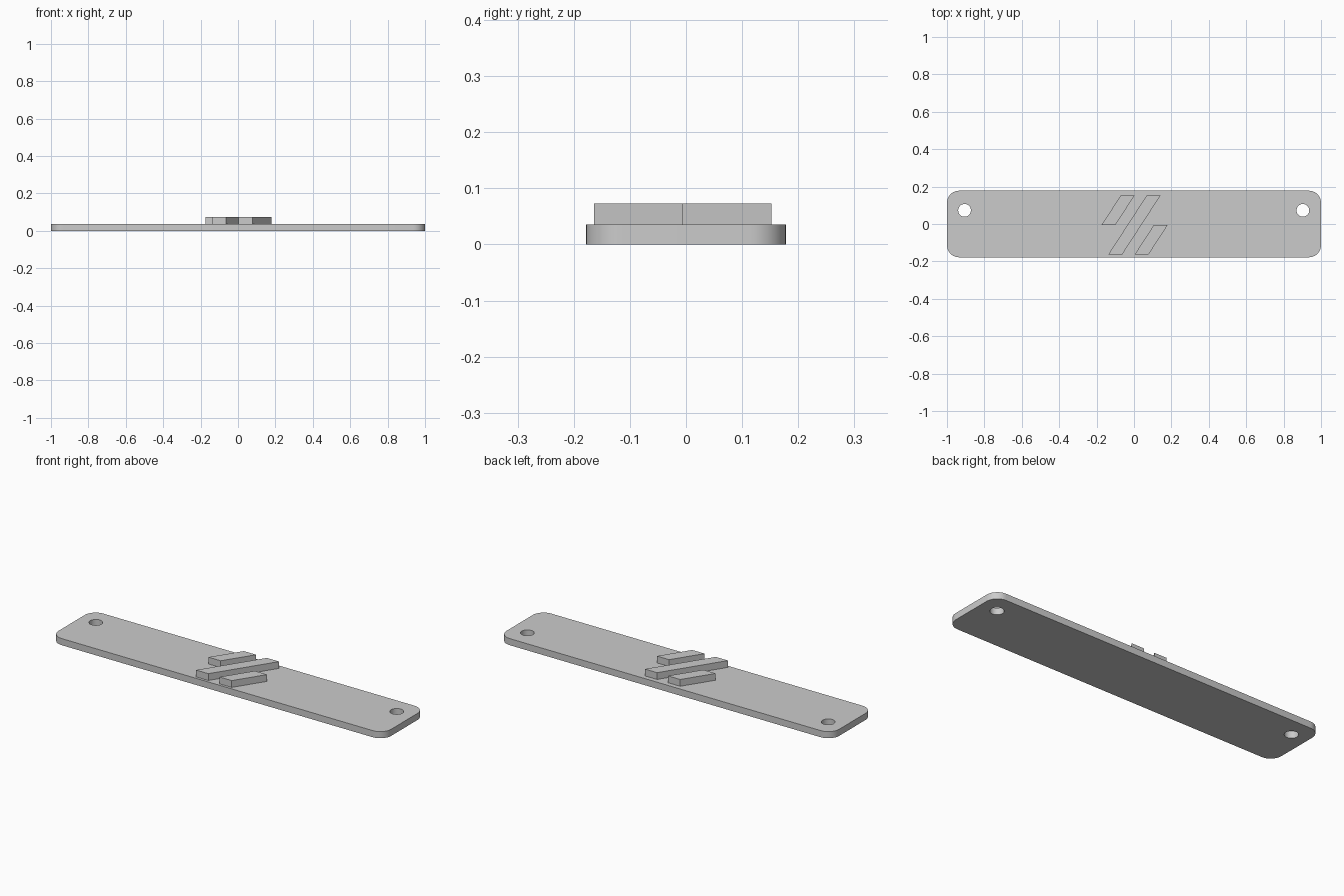
import bpy, bmesh, math

cube = bpy.data.objects.get("Cube")
if cube:
    bpy.data.objects.remove(cube, do_unlink=True)

PLATE_TOP, BAR_TOP = 0.036, 0.073
HALF_X, HALF_Y, CORNER = 1.0, 0.178, 0.065

grey = bpy.data.materials.new("plain grey")
grey.use_nodes = True
colour = (0.6, 0.6, 0.6, 1)
grey.diffuse_color = colour
grey.node_tree.nodes["Principled BSDF"].inputs["Base Color"].default_value = colour


def prism(name, outline, bottom, top):
    """Extrude a flat counter-clockwise outline from bottom to top."""
    bm = bmesh.new()
    face = bm.faces.new([bm.verts.new((x, y, bottom)) for x, y in outline])
    extruded = bmesh.ops.extrude_face_region(bm, geom=[face])["geom"]
    for v in extruded:
        if isinstance(v, bmesh.types.BMVert):
            v.co.z = top
    bmesh.ops.recalc_face_normals(bm, faces=bm.faces)
    mesh = bpy.data.meshes.new(name)
    bm.to_mesh(mesh)
    bm.free()
    mesh.materials.append(grey)
    obj = bpy.data.objects.new(name, mesh)
    bpy.context.collection.objects.link(obj)
    return obj


def arc(cx, cy, radius, start, sweep, steps):
    angles = [start + sweep * i / steps for i in range(steps + 1)]
    return [(cx + radius * math.cos(a), cy + radius * math.sin(a)) for a in angles]


# Rounded base plate
outline = []
for i, (sx, sy) in enumerate([(1, 1), (-1, 1), (-1, -1), (1, -1)]):
    outline += arc(sx * (HALF_X - CORNER), sy * (HALF_Y - CORNER), CORNER,
                   i * math.pi / 2, math.pi / 2, 10)
plate = prism("base_plate", outline, 0, PLATE_TOP)

# Mounting holes through the plate
for side, x in (("right", -0.906), ("left", 0.903)):
    circle = arc(x, 0.073, 0.034, 0, 2 * math.pi, 40)[:-1]
    cutter = prism(side + "_hole_cutter", circle, -0.1, 0.1)
    cutter.hide_render = True
    cut = plate.modifiers.new(side + "_hole", "BOOLEAN")
    cut.operation, cut.solver, cut.object = "DIFFERENCE", "EXACT", cutter
    bpy.context.view_layer.objects.active = plate
    bpy.ops.object.modifier_apply(modifier=cut.name)
    bpy.data.objects.remove(cutter, do_unlink=True)

bpy.ops.object.select_all(action="DESELECT")
plate.select_set(True)
bpy.ops.object.shade_smooth_by_angle(angle=math.radians(30))

# Slanted raised bars
WIDTH, SLANT = 0.074, 0.65
for name, x, y0, y1 in (("right_bar", -0.174, -0.006, 0.152),
                        ("middle_bar", -0.138, -0.164, 0.152),
                        ("left_bar", 0.003, -0.164, -0.006)):
    shift = SLANT * (y1 - y0)
    prism(name, [(x, y0), (x + WIDTH, y0), (x + WIDTH + shift, y1), (x + shift, y1)],
          PLATE_TOP, BAR_TOP)
